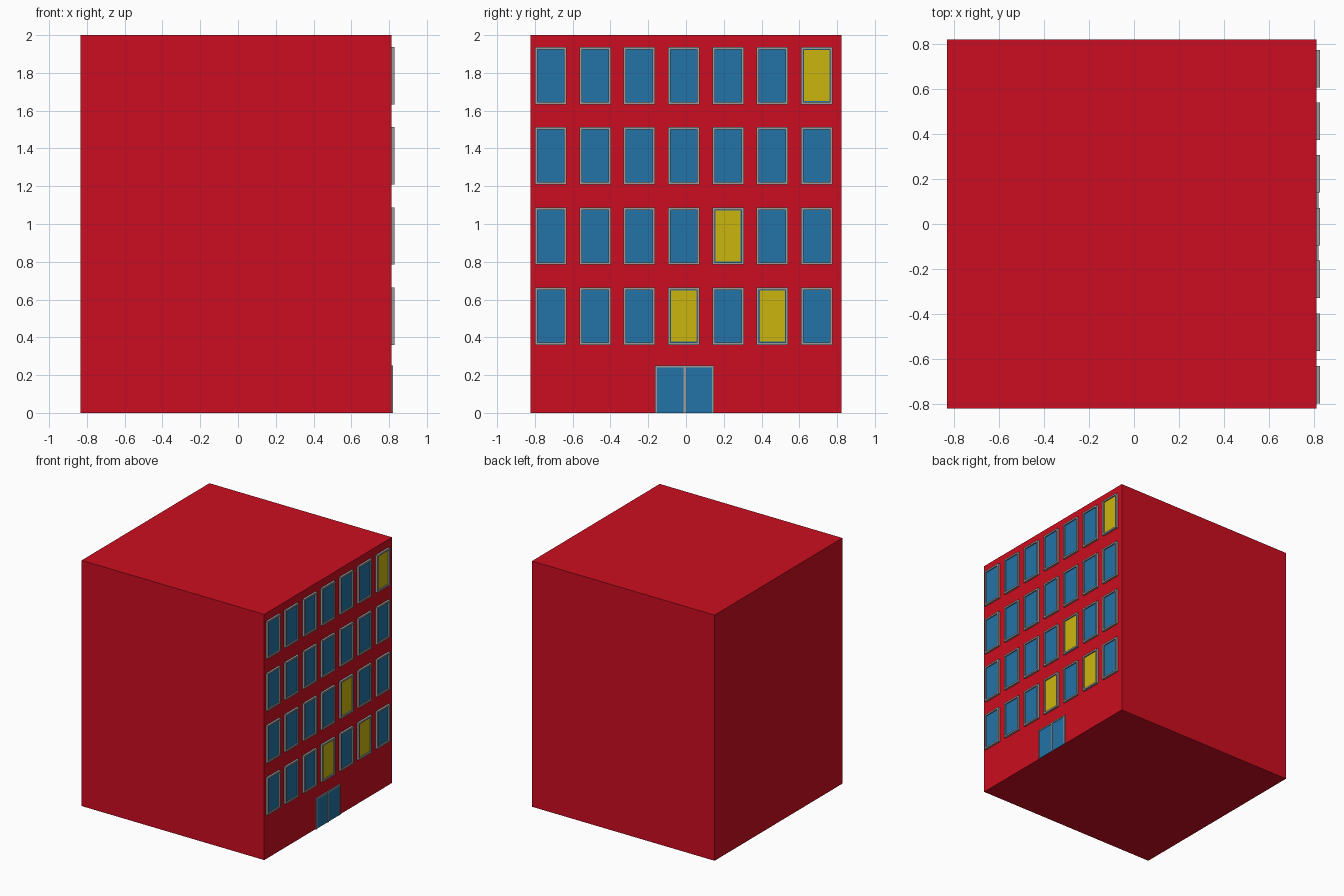
import bpy, bmesh

if "Cube" in bpy.data.objects:
    bpy.data.objects.remove(bpy.data.objects["Cube"])

def material(name, r, g, b):
    m = bpy.data.materials.new(name)
    m.diffuse_color = (r, g, b, 1)
    m.use_nodes = True
    m.node_tree.nodes["Principled BSDF"].inputs["Base Color"].default_value = m.diffuse_color
    return m

RED = material("red wall", 0.60, 0.004, 0.014)
GREY = material("grey frame", 0.33, 0.33, 0.33)
BLUE = material("blue glass", 0.017, 0.174, 0.39)
YELLOW = material("yellow lit glass", 0.60, 0.47, 0.004)

def boxes(name, mat, items):
    """One object from a list of (x0, x1, y0, y1, z0, z1) boxes."""
    bm = bmesh.new()
    for x0, x1, y0, y1, z0, z1 in items:
        vs = bmesh.ops.create_cube(bm, size=1)["verts"]
        for v in vs:
            v.co.x = x1 if v.co.x > 0 else x0
            v.co.y = y1 if v.co.y > 0 else y0
            v.co.z = z1 if v.co.z > 0 else z0
    me = bpy.data.meshes.new(name)
    bm.to_mesh(me)
    bm.free()
    me.materials.append(mat)
    ob = bpy.data.objects.new(name, me)
    bpy.context.collection.objects.link(ob)
    return ob

WALL = 0.812          # x of the facade

# Building block
boxes("building", RED, [(-0.833, WALL, -0.822, 0.822, 0, 2)])

def frame(x1, y0, y1, z0, z1, t, sill=True):
    parts = [(WALL, x1, y0, y0 + t, z0, z1), (WALL, x1, y1 - t, y1, z0, z1),
             (WALL, x1, y0 + t, y1 - t, z1 - t, z1)]
    if sill:
        parts.append((WALL, x1, y0 + t, y1 - t, z0, z0 + t))
    return parts

# Window grid: 7 columns by 4 floors, a few lit
W, H, T = 0.167, 0.304, 0.013
LIT = {(3, 0), (5, 0), (4, 1), (6, 3)}
frames, panes, lit = [], [], []
for row in range(4):
    for col in range(7):
        y = -0.716 + col * 0.2347
        z = 0.512 + row * 0.4243
        y0, y1, z0, z1 = y - W / 2, y + W / 2, z - H / 2, z + H / 2
        frames += frame(0.829, y0, y1, z0, z1, T)
        panes.append((WALL, 0.819, y0 + T, y1 - T, z0 + T, z1 - T))
        if (col, row) in LIT:
            s = T + 0.004
            lit.append((0.819, 0.822, y0 + s, y1 - s, z0 + s, z1 - s))
boxes("window_frames", GREY, frames)
boxes("window_panes", BLUE, panes)
boxes("lit_panes", YELLOW, lit)

# Double door
D0, D1, DT = -0.164, 0.149, 0.011
door = frame(0.821, D0, D1, 0, 0.251, DT, sill=False)
mid = (D0 + D1) / 2
door.append((WALL, 0.821, mid - 0.007, mid + 0.007, 0, 0.251 - DT))
boxes("door_frame", GREY, door)
boxes("door_glass", BLUE, [(WALL, 0.816, D0 + DT, mid - 0.007, 0, 0.251 - DT),
                           (WALL, 0.816, mid + 0.007, D1 - DT, 0, 0.251 - DT)])
